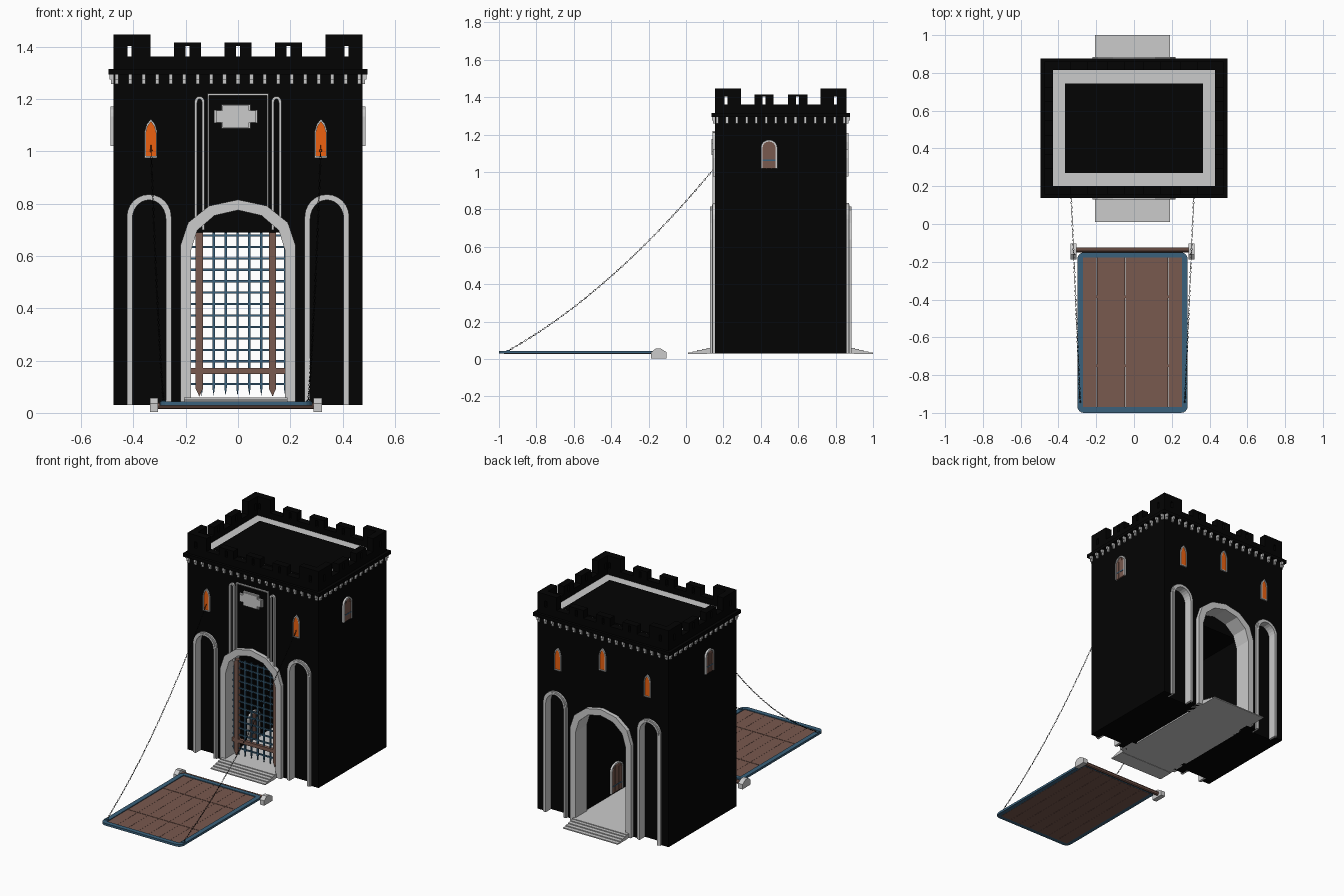
import bpy, bmesh, math
from mathutils import Vector, Matrix

if "Cube" in bpy.data.objects:
    bpy.data.objects.remove(bpy.data.objects["Cube"])

COL = {"stone": None, "black": (0.001, 0.001, 0.001, 1), "wood": (0.19, 0.1, 0.077, 1),
       "iron": (0.042, 0.12, 0.2, 1), "glow": (0.85, 0.12, 0.005, 1)}
MATS = {}
for key, c in COL.items():
    if c:
        MATS[key] = bpy.data.materials.new(key)
        MATS[key].diffuse_color = c

HX, HY, CY, OFF = 0.475, 0.352, 0.507, -0.008   # tower half sizes, centre, bridge offset
# placement: (across, height, depth outward) on each tower face
FACE = {
    "front": lambda u, v, d: (u, CY - HY - d, v),
    "back": lambda u, v, d: (-u, CY + HY + d, v),
    "right": lambda u, v, d: (HX + d, CY + u, v),
    "left": lambda u, v, d: (-HX - d, CY - u, v),
    "pass_right": lambda u, v, d: (0.2 - d, 0.44 - u, v),
    "pass_left": lambda u, v, d: (-0.2 + d, 0.44 + u, v),
    "top": lambda u, v, d: (u, v, d),
    "side": lambda u, v, d: (d, u, v),
}
PARTS = {}


def part(name, mat):
    return PARTS.setdefault(name, (bmesh.new(), mat))[0]


def prism(name, mat, face, pts, d0, d1):
    """Extrude a 2D outline between two depths on a face."""
    bm = part(name, mat)
    a = [bm.verts.new(FACE[face](u, v, d0)) for u, v in pts]
    b = [bm.verts.new(FACE[face](u, v, d1)) for u, v in pts]
    bm.faces.new(a)
    bm.faces.new(b[::-1])
    n = len(pts)
    for i in range(n):
        bm.faces.new((a[i], b[i], b[(i + 1) % n], a[(i + 1) % n]))


def rect(u0, u1, v0, v1):
    return [(u0, v0), (u0, v1), (u1, v1), (u1, v0)]


def box(name, mat, x0, x1, y0, y1, z0, z1):
    prism(name, mat, "top", rect(x0, x1, y0, y1), z0, z1)


def arch(cx, hw, z0, top, rise, n=6):
    """Arched outline from bottom left to bottom right."""
    arc = [(cx - hw * math.cos(math.pi * i / n), top - rise + rise * math.sin(math.pi * i / n))
           for i in range(n + 1)]
    return [(cx - hw, z0)] + arc + [(cx + hw, z0)]


def arch_band(cx, hw, z0, top, rise, w, n=6):
    return arch(cx, hw, z0, top, rise, n) + arch(cx, hw - w, z0, top - w, rise - w * .5, n)[::-1]


def lancet(cx, hw, z0, top):
    m = z0 + (top - z0) * 0.68
    return [(cx - hw, z0), (cx - hw, m), (cx - hw * .65, m + (top - m) * .6), (cx, top),
            (cx + hw * .65, m + (top - m) * .6), (cx + hw, m), (cx + hw, z0)]


# tower body: end walls with gateways and recessed niches, side blocks, room above the passage
shell = [(-HX, .03), (-HX, 1.3), (HX, 1.3), (HX, .03)]
gate = arch(0, 0.19, 0.03, 0.79, 0.15)[::-1]
niche = [arch(s * 0.34, 0.075, 0.03, 0.825, 0.078, 12)[::-1] for s in (1, -1)]
for f in ("front", "back"):
    prism("tower_walls", "black", f, shell + gate, -0.1, -0.04)
    prism("tower_walls", "black", f, shell + niche[0] + gate + niche[1], -0.04, 0)
Y0, Y1 = CY - HY + 0.1, CY + HY - 0.1
for s in (-1, 1):
    box("tower_walls", "black", *sorted((s * HX, s * 0.2)), Y0, Y1, 0.03, 1.3)
box("tower_walls", "black", -0.2, 0.2, Y0, Y1, 0.69, 1.3)

# cornice, wall walk, roof
box("cornice", "black", -0.495, 0.495, CY - 0.37, CY + 0.37, 1.293, 1.315)
box("wall_walk", "stone", -0.432, 0.432, CY - 0.31, CY + 0.31, 1.31, 1.323)
box("roof", "black", -0.365, 0.365, CY - 0.238, CY + 0.238, 1.31, 1.33)


def merlon(f, u0, u1, top):
    c = (u0 + u1) / 2 + (0.02 if u1 > 0.3 else -0.02 if u0 < -0.3 else 0) * 0.5
    s = 0.008
    prism("battlements", "black", f, [(u0, 1.36), (u0, top), (u1, top), (u1, 1.36), (c + s, 1.36),
                                      (c + s, 1.403), (c - s, 1.403), (c - s, 1.36)], -0.045, 0)


# battlements with arrow slits, corbels below
for f in ("front", "back", "right", "left"):
    wide = f in ("front", "back")
    h = HX if wide else HY
    prism("battlements", "black", f, rect(-h, h, 1.3, 1.362), -0.045, 0)
    for s in (-1, 1):
        merlon(f, *sorted((s * h, s * (h - 0.14))), 1.447)
    for c in ((-0.193, 0, 0.193) if wide else (-0.09, 0.09)):
        merlon(f, c - 0.052, c + 0.052, 1.415)
    n = 19 if wide else 14
    for i in range(n):
        u = -h + 0.012 + (2 * h - 0.024) * i / (n - 1)
        prism("corbels", "stone", f, rect(u - .007, u + .007, 1.275, 1.294), 0, 0.017)
        prism("corbels", "stone", f, rect(u - .007, u + .007, 1.258, 1.276), 0, 0.010)

# gate surrounds, blind arches
for f in ("front", "back"):
    prism("gate_surround", "stone", f, arch_band(0, 0.22, 0.03, 0.815, 0.175, 0.04), -0.09, 0.026)
    for s in (-1, 1):
        prism("blind_arches", "stone", f, arch_band(s * 0.34, 0.085, 0.03, 0.835, 0.085, 0.012, 12), 0, 0.012)
        prism("blind_arches", "stone", f, arch_band(s * 0.34, 0.076, 0.03, 0.826, 0.079, 0.012, 12), -0.04, 0.016)

# tall panel over the front gate with slim niches and a stepped plaque
prism("panel_frame", "stone", "front", [(-.117, .75), (-.117, 1.22), (.117, 1.22), (.117, .75), (.111, .75),
                                        (.111, 1.214), (-.111, 1.214), (-.111, .75)], 0, 0.012)
for s in (-1, 1):
    prism("slim_niches", "stone", "front", arch_band(s * 0.147, 0.019, 0.70, 1.21, 0.02, 0.01, 8), 0, 0.014)
for k, d in ((1, 0.012), (0.92, 0.018)):
    a, b, p, q = 0.083 * k, 0.055 * k, 0.025 * k, 0.046 * k
    prism("plaque", "stone", "front", [(OFF + x, 1.133 + z) for x, z in (
        (-a, -p), (-a, p), (-b, p), (-b, q), (b, q), (b, p), (a, p), (a, -p), (b, -p), (b, -q), (-b, -q), (-b, -p))], 0, d)

# lit lancet windows
for f, u, z in (("front", -.333, .975), ("front", .317, .975), ("back", -.325, .975),
                ("back", .325, .975), ("back", 0, 1.06)):
    outer, inner = lancet(u, 0.024, z, z + 0.148), lancet(u, 0.019, z + 0.006, z + 0.138)
    prism("window_frames", "stone", f, outer + [outer[0]] + [inner[0]] + inner[::-1], 0, 0.010)
    prism("window_panes", "glow", f, inner, 0, 0.004)

# side shutters and small doors in the passage
for f, u, z0, z1, w in (("right", -.063, 1.02, 1.172, .044), ("left", .063, 1.02, 1.172, .044),
                        ("pass_right", 0, .06, .25, .06), ("pass_left", 0, .06, .25, .06)):
    prism("shutter_frames", "stone", f, arch_band(u, w, z0, z1, 0.04, 0.009, 8), 0, 0.013)
    prism("shutter_boards", "wood", f, arch(u, w - .008, z0, z1 - .008, 0.036, 8), 0, 0.006)
    for i in range(3):
        a = u + (i - 1) * 0.6 * w
        prism("shutter_boards", "wood", f, rect(a - w * .27, a + w * .27, z0, z1 - (.012 if i == 1 else .034)), 0, 0.009)
    prism("shutter_straps", "iron", f, rect(u - w + .008, u + w - .008, z0 + .04, z0 + .047), 0, 0.011)

# passage floor with steps at both ends
box("floor_and_steps", "stone", OFF - 0.198, OFF + 0.198, 0.11, 0.904, 0.03, 0.058)
for i in range(4):
    y = 0.01 + 0.025 * i
    for y0, y1 in ((y, y + .027), (1.01 - y - .027, 1.01 - y)):
        box("floor_and_steps", "stone", OFF - 0.198, OFF + 0.198, y0, y1, 0.028, 0.035 + .006 * i)


def spike(name, mat, x, w, z0, d0, d1):
    prism(name, mat, "front", [(x, z0), (x - w, z0 + .03), (x - w, .69), (x + w, .69), (x + w, z0 + .03)], d0, d1)


# portcullis
for i in range(9):
    spike("portcullis_bars", "iron", OFF - 0.176 + 0.0455 * i, 0.0045, 0.065, -0.057, -0.048)
for i in range(14):
    z = 0.11 + 0.0437 * i
    prism("portcullis_bars", "iron", "front", rect(-.18, .18, z - .004, z + .004), -0.055, -0.046)
for s in (-1, 1):
    spike("portcullis_beams", "wood", OFF + s * 0.14, 0.014, 0.063, -0.062, -0.036)
prism("portcullis_beams", "wood", "front", rect(-.18, .18, .149, .172), -0.06, -0.038)

# drawbridge planks and battens
for i in range(7):
    x = OFF - 0.265 + 0.0757 * i
    box("bridge_planks", "wood", x + .0005, x + .0752, -0.972, -0.17, 0.028, 0.038)
for y in (-0.75, -0.385):
    box("bridge_battens", "wood", OFF - .265, OFF + .265, y - .006, y + .006, 0.03, 0.04)
# drawbridge iron rim, half outlines mirrored
for s in (-1, 1):
    out = [(0, -1.0)] + [(0.257 + .035 * math.sin(t), -0.965 - .035 * math.cos(t))
                         for t in (math.pi / 8 * k for k in range(5))]
    out += [(0.257 + .035 * math.cos(t), -0.185 + .035 * math.sin(t)) for t in (math.pi / 8 * k for k in range(5))]
    out += [(0, -0.15), (0, -0.178), (0.262, -0.178), (0.262, -0.97), (0, -0.97)]
    prism("bridge_rim", "iron", "top", [(OFF + s * x, y) for x, y in out], 0.029, 0.043)
    # hinge blocks and chain plates
    prism("hinge_blocks", "stone", "side", [(-.187, 0.004), (-.187, .036), (-.162, .056), (-.135, .056),
                                            (-.103, .036), (-.103, 0.004)], *sorted((OFF + s * .297, OFF + s * .329)))
    x = OFF + s * 0.277
    box("chain_plates", "iron", x - .010, x + .010, -0.96, -0.94, 0.04, 0.048)
# hinge rod
rod = [(-0.137 + .013 * math.cos(math.pi * k / 4), 0.027 + .013 * math.sin(math.pi * k / 4)) for k in range(8)]
prism("hinge_rod", "wood", "side", rod, OFF - 0.31, OFF + 0.31)


def link(bm, mat4, half=0.0105, r=0.0036, t=0.0012, n=8, m=4):
    """One oval chain link."""
    rings = []
    for i in range(n):
        a = 2 * math.pi * i / n
        rings.append([bm.verts.new(mat4 @ Vector((
            math.cos(a) * (half - t + t * math.cos(b)), math.sin(a) * (r + t * math.cos(b)), t * math.sin(b))))
            for b in (2 * math.pi * j / m for j in range(m))])
    for i in range(n):
        p, q = rings[i], rings[(i + 1) % n]
        for j in range(m):
            bm.faces.new((p[j], q[j], q[(j + 1) % m], p[(j + 1) % m]))


# sagging chains from the front windows to the bridge corners
for s in (-1, 1):
    a, b = Vector((OFF + s * .277, -0.95, 0.045)), Vector((OFF + s * .325, 0.155, 1.025))

    def point(t):
        return a.lerp(b, t) - Vector((0, 0, 0.36 * t * (1 - t)))
    N = 90
    for i in range(N):
        p, q = point(i / N), point((i + 1) / N)
        rot = (q - p).to_track_quat('X', 'Z').to_matrix().to_4x4()
        link(part("chains", "black"), Matrix.Translation((p + q) / 2) @ rot @ Matrix.Rotation(math.pi / 2 * (i % 2), 4, 'X'))

# turn every collected part into an object
for name, (bm, mat) in PARTS.items():
    bmesh.ops.recalc_face_normals(bm, faces=bm.faces)
    me = bpy.data.meshes.new(name)
    bm.to_mesh(me)
    bm.free()
    if mat in MATS:
        me.materials.append(MATS[mat])
    bpy.context.collection.objects.link(bpy.data.objects.new(name, me))

for m in bpy.data.materials:
    if m.users and not m.is_grease_pencil:
        m.use_nodes = True
        m.node_tree.nodes["Principled BSDF"].inputs["Base Color"].default_value = m.diffuse_color
